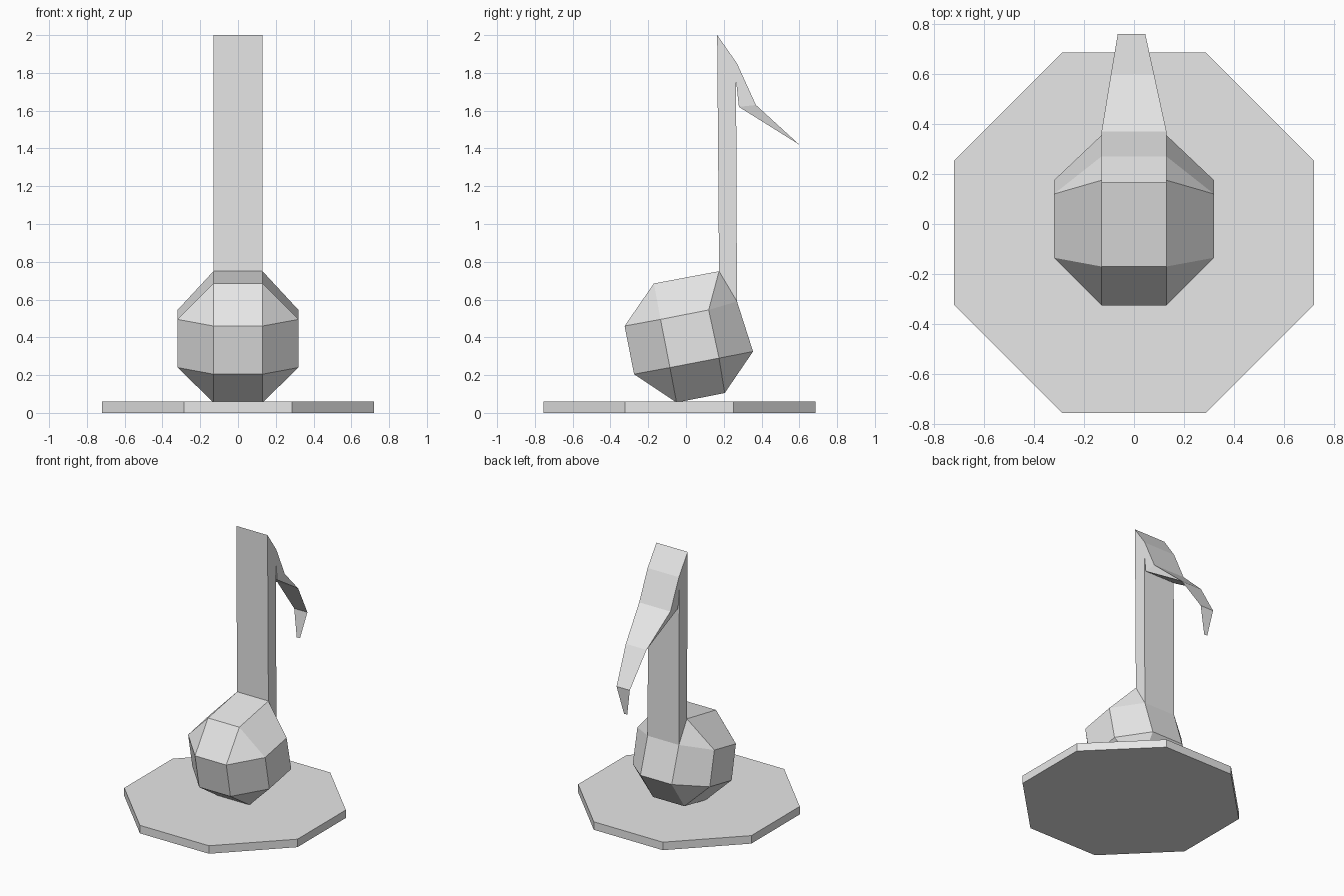
import bpy
import bmesh

cube = bpy.data.objects.get("Cube")
if cube:
    bpy.data.objects.remove(cube)

grey = bpy.data.materials.new("light_grey")
grey.use_nodes = True
colour = (0.8, 0.8, 0.8, 1)
grey.diffuse_color = colour
grey.node_tree.nodes["Principled BSDF"].inputs["Base Color"].default_value = colour


def finish(name, bm):
    bmesh.ops.recalc_face_normals(bm, faces=bm.faces)
    mesh = bpy.data.meshes.new(name)
    bm.to_mesh(mesh)
    bm.free()
    mesh.materials.append(grey)
    obj = bpy.data.objects.new(name, mesh)
    bpy.context.collection.objects.link(obj)
    return obj


def pair(bm, y, z, left, right):
    """One side-profile point, made on both sides of the model."""
    return bm.verts.new((left, y, z)), bm.verts.new((right, y, z))


def bridge(bm, a, b):
    bm.faces.new((a[0], a[1], b[1], b[0]))


# Octagonal base plate
bm = bmesh.new()
R, C, MID = 0.72, 0.287, -0.035
corners = [(R, -C), (R, C), (C, R), (-C, R), (-R, C), (-R, -C), (-C, -R), (C, -R)]
face = bm.faces.new([bm.verts.new((x, y + MID, 0)) for x, y in corners])
top = bmesh.ops.extrude_face_region(bm, geom=[face])["geom"]
bmesh.ops.translate(bm, vec=(0, 0, 0.06),
                    verts=[v for v in top if isinstance(v, bmesh.types.BMVert)])
if face.is_valid is False or not any(all(v.co.z == 0 for v in f.verts) for f in bm.faces):
    bm.faces.new([v for v in bm.verts if v.co.z == 0])
finish("base_plate", bm)

# Tilted faceted note head: octagonal band with a smaller square on each side
bm = bmesh.new()
H = 0.13
band = [pair(bm, y, z, -H, H) for y, z in (
    (-0.275, 0.205), (-0.05, 0.055), (0.205, 0.105), (0.355, 0.325),
    (0.27, 0.59), (0.175, 0.75), (-0.17, 0.685), (-0.325, 0.46))]
square = [pair(bm, y, z, -0.32, 0.32) for y, z in (
    (-0.085, 0.24), (0.175, 0.29), (0.12, 0.545), (-0.135, 0.495))]
for i in range(8):
    bridge(bm, band[i], band[(i + 1) % 8])
for s in (0, 1):
    bm.faces.new([q[s] for q in square])
    for i in range(4):
        q, nxt = square[i][s], square[(i + 1) % 4][s]
        a, b, c = (band[(2 * i + k) % 8][s] for k in range(3))
        bm.faces.new((q, a, b))
        bm.faces.new((q, b, c, nxt))
finish("note_head", bm)

# Stem and the solid root of the flag, as one outline
bm = bmesh.new()
outline = [pair(bm, y, z, l, r) for y, z, l, r in (
    (0.165, 2.0, -H, H), (0.27, 1.85, -H, H), (0.37, 1.63, -H, H),
    (0.6, 1.42, -0.092, 0.08), (0.28, 1.62, -H, H), (0.265, 1.76, -H, H),
    (0.27, 0.59, -H, H), (0.175, 0.75, -H, H))]
for i in range(8):
    if i != 6:  # the foot is open where it meets the head
        bridge(bm, outline[i], outline[(i + 1) % 8])
for s in (0, 1):
    for ids in ((0, 1, 5, 6, 7), (1, 2, 4, 5), (2, 3, 4)):
        bm.faces.new([outline[i][s] for i in ids])
finish("stem", bm)

# Thin hanging end of the flag
bm = bmesh.new()
strip = [pair(bm, y, z, l, r) for y, z, l, r in (
    (0.6, 1.42, -0.092, 0.08), (0.76, 1.17, -0.065, 0.045),
    (0.74, 0.97, -0.03, -0.003))]
for a, b in zip(strip, strip[1:]):
    bridge(bm, b, a)
finish("flag_tip", bm)
